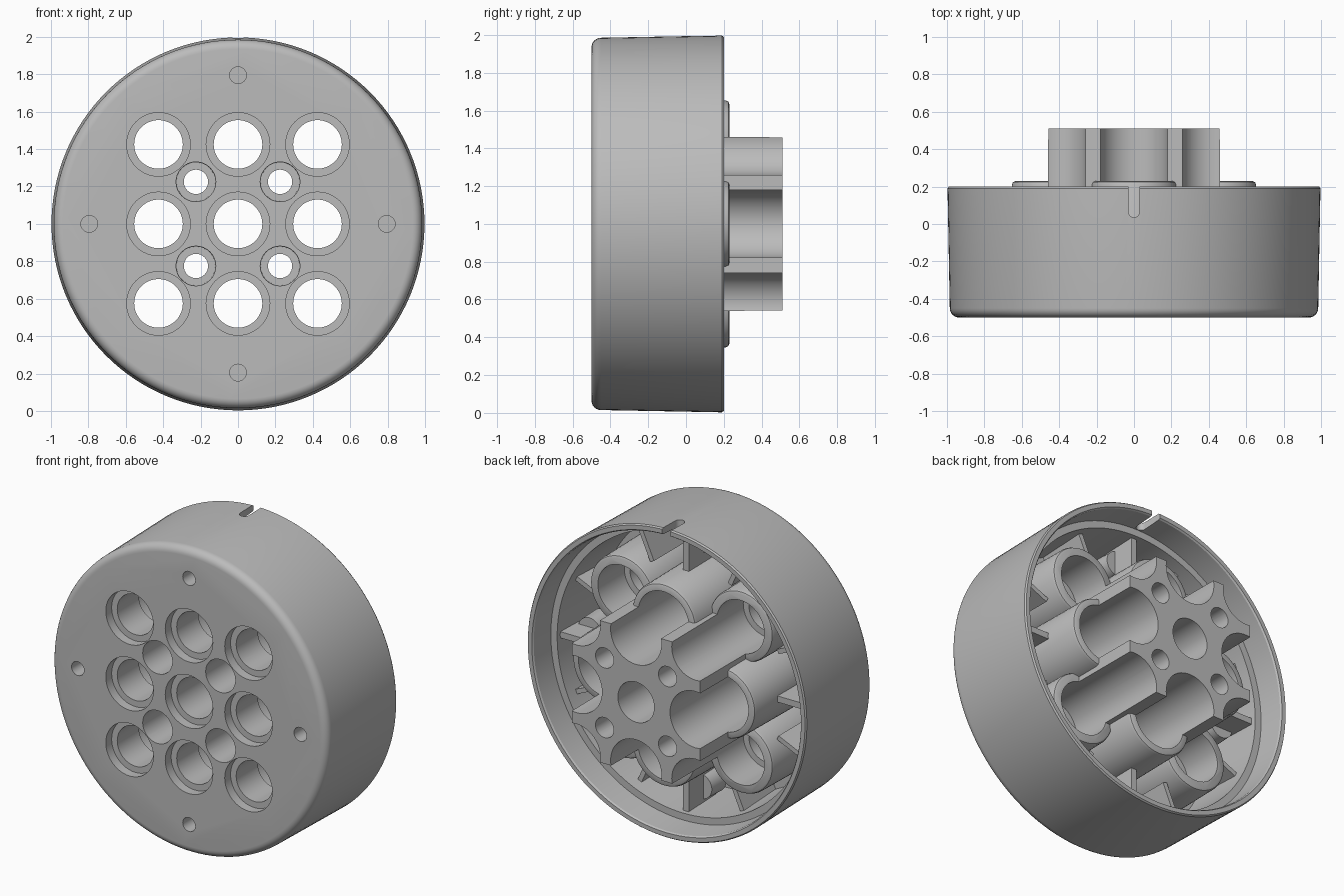
import bpy, bmesh, math
from mathutils import Matrix, Vector

if "Cube" in bpy.data.objects:
    bpy.data.objects.remove(bpy.data.objects["Cube"])

MID = 1.0        # height of the central axis
PITCH = 0.425    # spacing of the large bores
FLOOR = -0.38    # inside face of the front plate

grey = bpy.data.materials.new("matte_grey")
grey.use_nodes = True
GREY = (0.5, 0.5, 0.5, 1)
grey.diffuse_color = GREY
grey.node_tree.nodes["Principled BSDF"].inputs["Base Color"].default_value = GREY


def lathe(bm, profile, x=0, z=0, n=48):
    """Closed solid turned about the y direction from (radius, y) points."""
    rings = []
    for r, y in profile:
        rings.append([bm.verts.new((x + r * math.cos(math.tau * i / n), y,
                                    MID + z + r * math.sin(math.tau * i / n)))
                      for i in range(n)])
    for a, b in zip(rings, rings[1:]):
        for i in range(n):
            j = (i + 1) % n
            bm.faces.new((a[i], a[j], b[j], b[i]))
    bm.faces.new(rings[0])
    bm.faces.new(rings[-1])


def box(bm, lo, hi, turn=0):
    """Box between two corners, turned about the central axis."""
    lo, hi = Vector(lo), Vector(hi)
    place = (Matrix.Translation((0, 0, MID)) @ Matrix.Rotation(turn, 4, 'Y')
             @ Matrix.Translation((lo + hi) / 2) @ Matrix.Diagonal((*(hi - lo), 1)))
    return bmesh.ops.create_cube(bm, size=1, matrix=place)["verts"]


def finish(bm, name):
    bmesh.ops.recalc_face_normals(bm, faces=bm.faces)
    mesh = bpy.data.meshes.new(name)
    bm.to_mesh(mesh)
    bm.free()
    ob = bpy.data.objects.new(name, mesh)
    bpy.context.collection.objects.link(ob)
    mesh.materials.append(grey)
    return ob


parts = []

# Round cap with a rounded front edge, slight draft and a stepped inner wall
bm = bmesh.new()
edge = [(0.935 + 0.05 * math.sin(a), -0.45 - 0.05 * math.cos(a))
        for a in (math.radians(15 * k) for k in range(7))]
lathe(bm, edge + [(0.997, 0.19), (0.99, 0.2), (0.962, 0.2), (0.955, 0.19),
                  (0.945, 0.03), (0.9, 0.03), (0.885, FLOOR)], n=128)
parts.append(finish(bm, "cap_shell"))

# Central block, scalloped later by the surrounding bores
bm = bmesh.new()
for v in box(bm, (-0.465, -0.42, -0.465), (0.465, 0.51, 0.465)):
    if v.co.y > 0:
        v.co.x *= 0.985
        v.co.z = MID + (v.co.z - MID) * 0.985
parts.append(finish(bm, "central_core"))

# Collars around the outer bores: tall on the sides, low at the corners
GRID = [(i, k) for i in (-1, 0, 1) for k in (-1, 0, 1)]
for i, k in GRID:
    if (i, k) == (0, 0):
        continue
    top = 0.05 if i and k else 0.23
    bm = bmesh.new()
    lathe(bm, [(0.235, -0.42), (0.228, top - 0.02), (0.222, top - 0.006), (0.208, top)],
          i * PITCH, k * PITCH)
    parts.append(finish(bm, "corner_collar" if i and k else "side_collar"))

# All holes in one cutter: stepped bores, screw holes, pilot holes, rim slot
bm = bmesh.new()
for i, k in GRID:
    back = 0.13 if not (i or k) else 0.17 if i and k else 0.182
    lathe(bm, [(0.17, -0.6), (0.17, -0.44), (0.13, -0.44), (0.13, -0.22),
               (back, -0.22), (back, 0.7)], i * PITCH, k * PITCH)
for sx in (-1, 1):
    for sz in (-1, 1):
        lathe(bm, [(0.107, -0.6), (0.104, -0.1), (0.065, -0.1), (0.065, 0.7)],
              sx * 0.225, sz * 0.225, 32)
QUARTERS = [(1, 0), (-1, 0), (0, 1), (0, -1)]
for sx, sz in QUARTERS:
    lathe(bm, [(0.045, -0.6), (0.045, -0.3)], sx * 0.795, sz * 0.795, 24)
outline = [(0.03, 0.3), (-0.03, 0.3)]
outline += [(-0.03 * math.cos(a), 0.065 - 0.03 * math.sin(a))
            for a in (math.pi * t / 8 for t in range(9))]
slot = bm.faces.new([bm.verts.new((x, y, 1.9)) for x, y in outline])
raised = bmesh.ops.extrude_face_region(bm, geom=[slot], use_keep_orig=True)["geom"]
bmesh.ops.translate(bm, vec=(0, 0, 0.2),
                    verts=[g for g in raised if isinstance(g, bmesh.types.BMVert)])
cutter = finish(bm, "hole_cutter")
cutter.hide_render = True

for ob in parts:
    cut = ob.modifiers.new("holes", 'BOOLEAN')
    cut.operation = 'DIFFERENCE'
    cut.solver = 'EXACT'
    cut.object = cutter
    bpy.context.view_layer.objects.active = ob
    bpy.ops.object.modifier_apply(modifier=cut.name)
bpy.data.objects.remove(cutter)

# Radial ribs and pilot bosses on the four quarters
bm = bmesh.new()
for q in range(4):
    turn = q * math.pi / 2
    box(bm, (0.64, -0.28, -0.02), (0.9, 0.0, 0.02), turn)
    for side in (-1, 1):
        box(bm, (0.68, -0.4, -0.015), (0.9, -0.05, 0.015), turn + side * 0.42)
parts.append(finish(bm, "radial_ribs"))

bm = bmesh.new()
for sx, sz in QUARTERS:
    lathe(bm, [(0.085, -0.29), (0.08, -0.15)], sx * 0.795, sz * 0.795, 32)
    lathe(bm, [(0.085, -0.4), (0.085, -0.37)], sx * 0.795, sz * 0.795, 32)
bm.verts.ensure_lookup_table()
for v in bm.verts:
    if v.co.y < -0.36:
        v.co.y = min(v.co.y + 0.01, FLOOR + 0.005)
parts.append(finish(bm, "pilot_bosses"))

# Smooth round walls, crisp machined edges
bpy.ops.object.select_all(action='DESELECT')
for ob in parts:
    ob.select_set(True)
bpy.context.view_layer.objects.active = parts[0]
bpy.ops.object.shade_smooth_by_angle(angle=math.radians(30))
